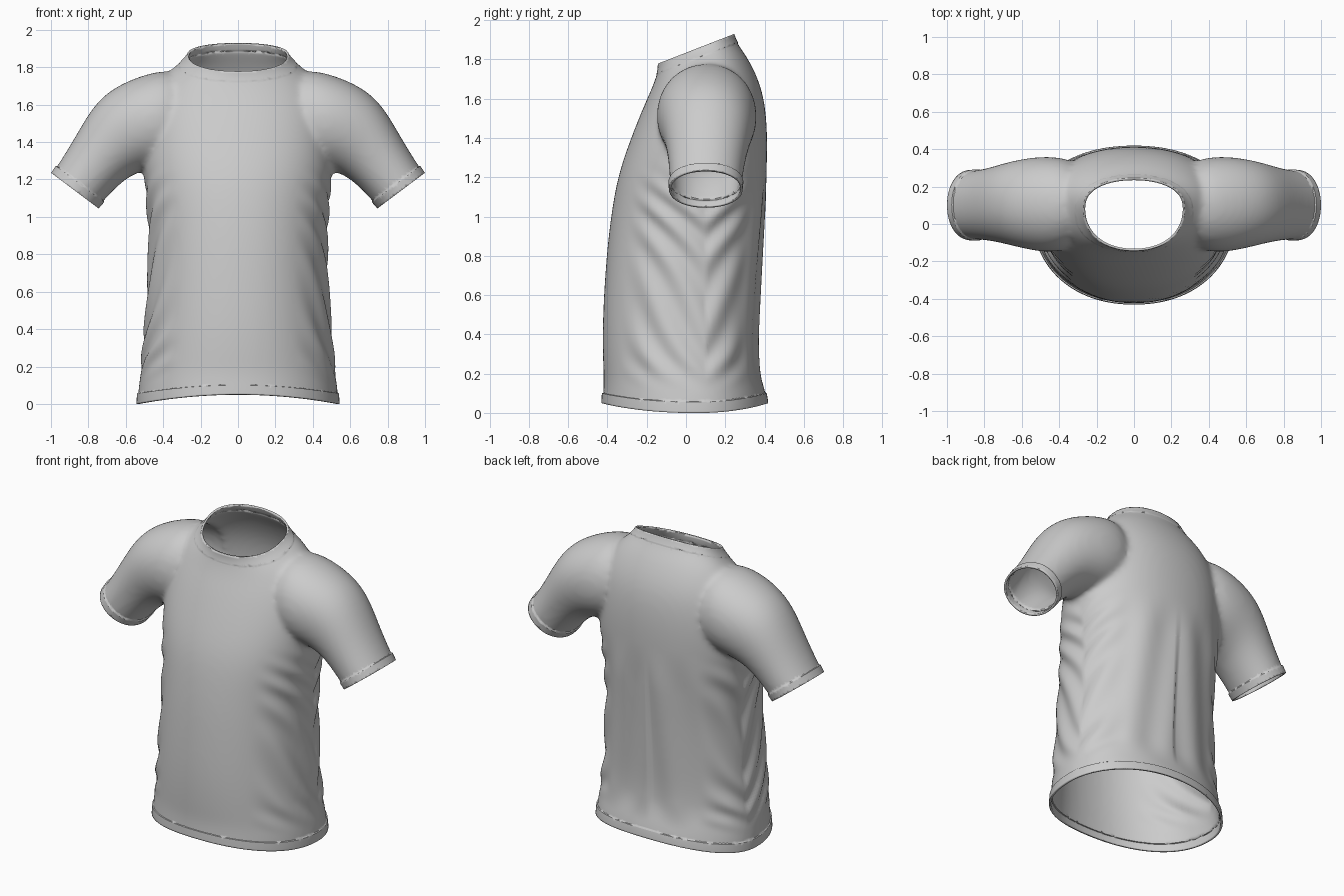
import bpy, bmesh, math
from mathutils import Vector

cube = bpy.data.objects.get("Cube")
if cube:
    bpy.data.objects.remove(cube, do_unlink=True)

SIDES = 32


def rounded(t, power):
    """Unit superellipse point at angle t."""
    c, s = math.cos(t), math.sin(t)
    return (math.copysign(abs(c) ** (2 / power), c),
            math.copysign(abs(s) ** (2 / power), s))


def loft(bm, rings):
    """Closed tube through rings of points."""
    rows = [[bm.verts.new(p) for p in ring] for ring in rings]
    for a, b in zip(rows, rows[1:]):
        for i in range(SIDES):
            j = (i + 1) % SIDES
            bm.faces.new((a[i], a[j], b[j], b[i]))
    bm.faces.new(rows[0])
    bm.faces.new(rows[-1])


def torso_ring(half, yf, zf, yb, zb):
    """Ring tilted from its front point to its back point."""
    cy = 0.05 + 0.05 * min(1, max(0, zf - 0.8))
    points = []
    for i in range(SIDES):
        c, s = rounded(math.tau * i / SIDES, 2.15)
        y = cy + s * ((yb - cy) if s > 0 else (cy - yf))
        z = zf + (zb - zf) * (y - yf) / (yb - yf)
        points.append((half * c, y, z))
    return points


def sleeve_ring(side, xu, zu, xl, zl, y0, y1):
    """Ring between an upper and a lower point, y0 to y1 deep."""
    points = []
    for i in range(SIDES):
        c, s = rounded(math.tau * i / SIDES, 2.1)
        u = (1 + c) / 2
        points.append((side * (xl + (xu - xl) * u),
                       (y0 + y1) / 2 + s * (y1 - y0) / 2,
                       zl + (zu - zl) * u))
    return points


# Torso: half width, front y, front z, back y, back z
torso = [
    (0.54, -0.43, -0.12, 0.42, -0.12), (0.54, -0.43, -0.04, 0.42, -0.04),
    (0.54, -0.425, 0.05, 0.41, 0.05), (0.525, -0.42, 0.14, 0.385, 0.14),
    (0.51, -0.427, 0.3, 0.362, 0.3), (0.49, -0.427, 0.5, 0.37, 0.5),
    (0.475, -0.408, 0.8, 0.387, 0.8), (0.478, -0.385, 1.0, 0.402, 1.0),
    (0.505, -0.352, 1.2, 0.412, 1.2), (0.51, -0.29, 1.38, 0.418, 1.42),
    (0.485, -0.222, 1.55, 0.402, 1.6), (0.44, -0.176, 1.65, 0.362, 1.72),
    (0.375, -0.15, 1.72, 0.308, 1.82), (0.295, -0.138, 1.765, 0.262, 1.88),
    (0.25, -0.145, 1.81, 0.235, 1.94), (0.24, -0.15, 1.9, 0.22, 2.03),
]

# Sleeve: upper x z, lower x z, front y, back y
sleeve = [
    (0.28, 1.80, 0.2, 1.35, -0.10, 0.32), (0.48, 1.775, 0.38, 1.27, -0.165, 0.37),
    (0.69, 1.685, 0.5, 1.25, -0.13, 0.35), (0.795, 1.565, 0.585, 1.215, -0.105, 0.325),
    (0.885, 1.40, 0.665, 1.145, -0.088, 0.298), (1.0, 1.22, 0.76, 1.04, -0.08, 0.28),
    (1.09, 1.10, 0.85, 0.92, -0.08, 0.28),
]

bm = bmesh.new()
loft(bm, [torso_ring(*r) for r in torso])
for side in (1, -1):
    loft(bm, [sleeve_ring(side, *r) for r in sleeve])
bmesh.ops.recalc_face_normals(bm, faces=bm.faces)
mesh = bpy.data.meshes.new("shirt_form")
bm.to_mesh(mesh)
bm.free()
form = bpy.data.objects.new("shirt_form", mesh)
bpy.context.collection.objects.link(form)

# Fuse torso and sleeves into one soft skin
form.modifiers.new("round", "SUBSURF").levels = 2
fuse = form.modifiers.new("fuse", "REMESH")
fuse.mode = "VOXEL"
fuse.voxel_size = 0.016
soften = form.modifiers.new("soften", "SMOOTH")
soften.factor = 0.5
soften.iterations = 12
bpy.context.view_layer.update()
mesh = bpy.data.meshes.new_from_object(
    form.evaluated_get(bpy.context.evaluated_depsgraph_get()))
bpy.data.objects.remove(form, do_unlink=True)
mesh.name = "shirt"

bm = bmesh.new()
bm.from_mesh(mesh)


def fade(v, low, high):
    t = min(1, max(0, (v - low) / (high - low)))
    return t * t * (3 - 2 * t)


# Cloth folds: sagging creases on the flanks, long folds down the back
bm.normal_update()
moves = []
for v in bm.verts:
    x, y, z = v.co
    body = fade(z, 0.1, 0.3) * (1 - fade(z, 1.0, 1.3)) * (1 - fade(abs(x), 0.54, 0.6))
    flank = fade(abs(x), 0.3, 0.46)
    sag = math.sin(30 * (z - 1.1 * abs(y - 0.1)) + 3 * math.sin(5 * z + x))
    back = fade(y, 0.15, 0.35) * (1 - flank)
    drape = math.sin(24 * x + 2.5 * z * math.copysign(1, x))
    moves.append(v.normal * body * (0.009 * flank * sag + 0.007 * back * drape))
for v, move in zip(bm.verts, moves):
    v.co += move


def open_end(point, normal, region, width, lift):
    """Cut an opening and raise a stitched band along its edge."""
    point, normal = Vector(point), Vector(normal).normalized()

    def cut(offset, clear):
        faces = [f for f in bm.faces if region(f.calc_center_median())]
        parts = set(faces)
        for f in faces:
            parts.update(f.edges)
            parts.update(f.verts)
        bmesh.ops.bisect_plane(bm, geom=list(parts), dist=0.0001,
                               plane_co=point - normal * offset,
                               plane_no=normal, clear_outer=clear)

    cut(0, True)
    cut(width, False)
    cut(width + 0.008, False)
    bm.normal_update()
    band = [(v, v.normal.copy()) for v in bm.verts if region(v.co)
            and (point - v.co).dot(normal) < width + 0.0005]
    for v, n in band:
        v.co += (n - normal * n.dot(normal)) * lift


# Hem, neck and cuffs
open_end((0, 0, 0), (0, 0, -1), lambda p: p.z < 0.3, 0.055, 0.007)
open_end((0, -0.14, 1.78), (0, -0.37, 0.95),
         lambda p: abs(p.x) < 0.4 and p.z > 1.6, 0.045, 0.004)
for side in (1, -1):
    open_end((side * 0.872, 0.1, 1.14), (side * 0.6, 0, -0.8),
             lambda p: p.x * side > 0.62 and p.z < 1.5, 0.045, 0.008)

# Hem rises toward the middle of the front and back
for v in bm.verts:
    v.co.z += 0.05 * (1 - min(1, abs(v.co.x) / 0.54) ** 2) * (1 - fade(v.co.z, 0, 0.3))
bm.to_mesh(mesh)
bm.free()

shirt = bpy.data.objects.new("shirt", mesh)
bpy.context.collection.objects.link(shirt)

cloth = bpy.data.materials.new("light_grey_cloth")
cloth.use_nodes = True
grey = (0.6, 0.6, 0.6, 1)
cloth.diffuse_color = grey
cloth.node_tree.nodes["Principled BSDF"].inputs["Base Color"].default_value = grey
mesh.materials.clear()
mesh.materials.append(cloth)

# Cloth thickness
thick = shirt.modifiers.new("thickness", "SOLIDIFY")
thick.thickness = 0.012
thick.offset = -1

bpy.context.view_layer.objects.active = shirt
shirt.select_set(True)
bpy.ops.object.shade_smooth_by_angle(angle=math.radians(50))
